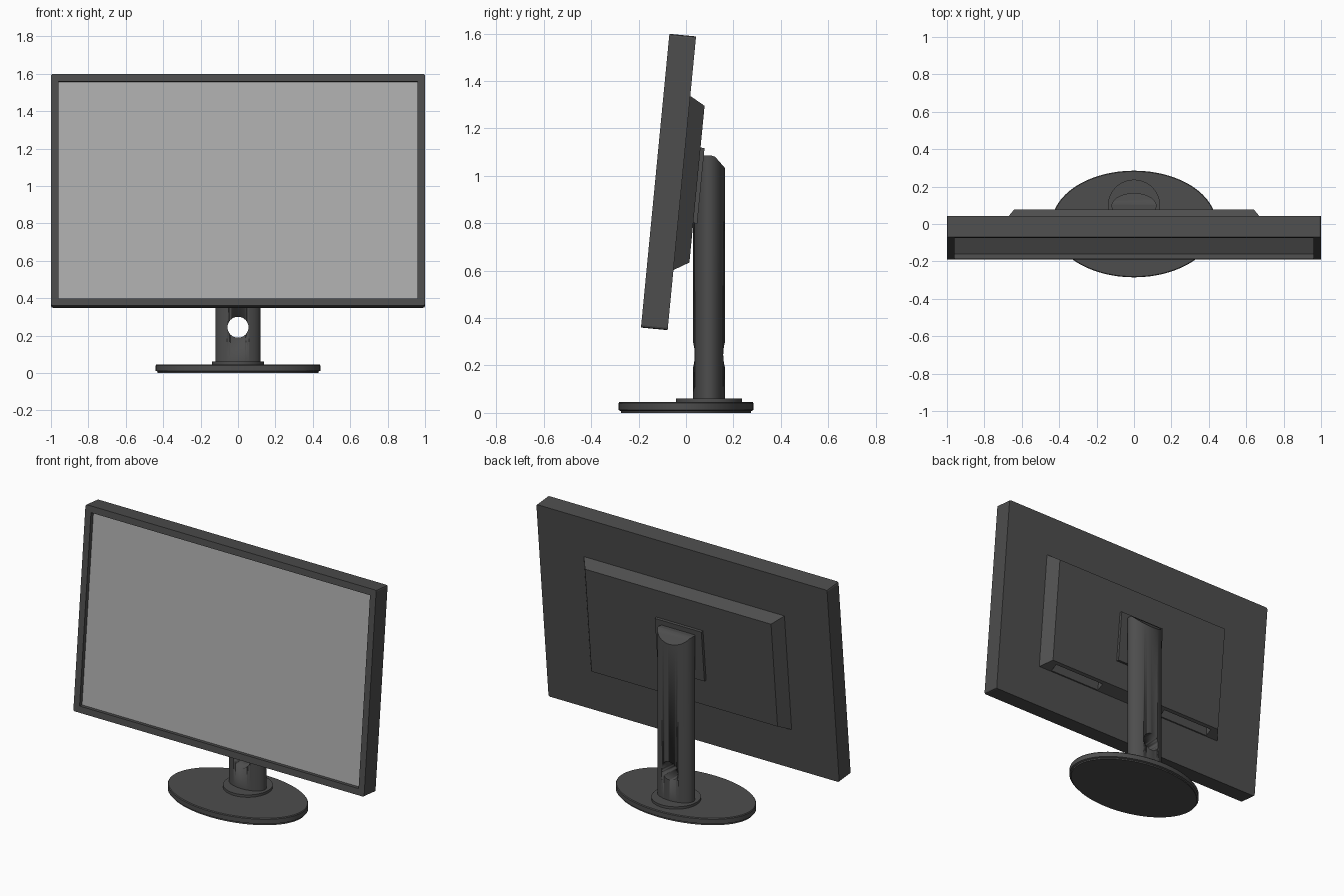
import bpy, bmesh, math
from mathutils import Matrix, Vector

if "Cube" in bpy.data.objects:
    bpy.data.objects.remove(bpy.data.objects["Cube"])

TILT = Matrix.Translation((0, -0.19, 0.36)) @ Matrix.Rotation(-math.atan2(0.12, 1.24), 4, 'X')


def material(name, v):
    m = bpy.data.materials.new(name)
    m.diffuse_color = (v, v, v, 1)
    m.use_nodes = True
    m.node_tree.nodes["Principled BSDF"].inputs["Base Color"].default_value = m.diffuse_color
    return m


DARK = material("dark_plastic", 0.075)
LIGHT = material("display_grey", 0.42)


def finish(name, bm, mat=DARK, matrix=None, smooth=False):
    bmesh.ops.recalc_face_normals(bm, faces=bm.faces)
    me = bpy.data.meshes.new(name)
    bm.to_mesh(me)
    bm.free()
    ob = bpy.data.objects.new(name, me)
    bpy.context.collection.objects.link(ob)
    me.materials.append(mat)
    if matrix:
        ob.matrix_world = matrix
    if smooth:
        bpy.ops.object.select_all(action='DESELECT')
        ob.select_set(True)
        bpy.context.view_layer.objects.active = ob
        bpy.ops.object.shade_smooth_by_angle(angle=math.radians(30))
    return ob


def box(x0, x1, y0, y1, z0, z1):
    bm = bmesh.new()
    bmesh.ops.create_cube(bm, size=1)
    for v in bm.verts:
        v.co = ((x0 + x1) / 2 + v.co.x * (x1 - x0),
                (y0 + y1) / 2 + v.co.y * (y1 - y0),
                (z0 + z1) / 2 + v.co.z * (z1 - z0))
    return bm


def ellipse_stack(rings, cy=0, n=96):
    """Closed solid lofted through elliptical rings (rx, ry, z)."""
    bm = bmesh.new()
    loops = [[bm.verts.new((rx * math.cos(2 * math.pi * i / n),
                            cy + ry * math.sin(2 * math.pi * i / n), z)) for i in range(n)]
             for rx, ry, z in rings]
    for a, b in zip(loops, loops[1:]):
        for i in range(n):
            j = (i + 1) % n
            bm.faces.new((a[i], a[j], b[j], b[i]))
    bm.faces.new(loops[0][::-1])
    bm.faces.new(loops[-1])
    return bm


def cut(ob, cutter):
    cutter.hide_render = True
    cutter.hide_set(True)
    mod = ob.modifiers.new("cut", 'BOOLEAN')
    mod.operation = 'DIFFERENCE'
    mod.solver = 'EXACT'
    mod.object = cutter


# Panel housing with a recessed front
bm = box(-1, 1, 0, 0.113, 0, 1.245)
corners = [e for e in bm.edges if abs(e.verts[0].co.y - e.verts[1].co.y) > 0.1]
bmesh.ops.bevel(bm, geom=corners, offset=0.01, segments=2, profile=0.5, affect='EDGES')
bm.normal_update()
front = min(bm.faces, key=lambda f: f.calc_center_median().y)
bmesh.ops.inset_region(bm, faces=[front], thickness=0.04, use_even_offset=True)
inner = bmesh.ops.extrude_discrete_faces(bm, faces=[front])["faces"][0]
bmesh.ops.translate(bm, verts=inner.verts, vec=(0, 0.03, 0))
finish("panel_housing", bm, matrix=TILT)

# Display surface
finish("display", box(-0.963, 0.963, 0.025, 0.04, 0.037, 1.208), LIGHT, TILT)

# Sloped rear housing, with connector bays in its underside
bm = box(-0.70, 0.70, 0.10, 0.177, 0.247, 1.0)
for v in bm.verts:
    if v.co.y > 0.15:
        v.co.x *= 0.64 / 0.70
        v.co.z = 0.293 if v.co.z < 0.6 else 0.957
rear = finish("rear_housing", bm, matrix=TILT)
for side in (-1, 1):
    xs = sorted((side * 0.24, side * 0.60))
    cut(rear, finish("bay_cutter", box(*xs, 0.118, 0.160, 0.2, 0.32), matrix=TILT))

# Mounting plate
finish("mount_plate", box(-0.16, 0.16, 0.15, 0.194, 0.46, 0.78), matrix=TILT)

# Elliptical column with sloped top and cable hole
bm = ellipse_stack([(0.12, 0.068, 0.05), (0.12, 0.068, 1.087)], cy=0.097)
for co, no in (((0, 0.105, 1.087), (0, 0.35, 0.94)), ((0, 0.125, 1.078), (0, 0.75, 0.66))):
    geom = bm.verts[:] + bm.edges[:] + bm.faces[:]
    res = bmesh.ops.bisect_plane(bm, geom=geom, plane_co=co, plane_no=Vector(no).normalized(),
                                 clear_outer=True)
    bmesh.ops.holes_fill(bm, edges=[e for e in bm.edges if e.is_boundary], sides=0)
column = finish("stand_column", bm, smooth=True)
bm = bmesh.new()
bmesh.ops.create_cone(bm, cap_ends=True, segments=48, radius1=0.056, radius2=0.056, depth=0.6,
                      matrix=Matrix.Translation((0, 0.1, 0.245)) @ Matrix.Rotation(math.pi / 2, 4, 'X'))
cut(column, finish("hole_cutter", bm, smooth=True))

# Collar and oval foot
finish("column_collar", ellipse_stack([(0.14, 0.14, 0.04), (0.14, 0.14, 0.061)], cy=0.097), smooth=True)
finish("foot", ellipse_stack([(0.43, 0.275, 0), (0.43, 0.275, 0.008), (0.44, 0.285, 0.012),
                              (0.44, 0.285, 0.041), (0.436, 0.281, 0.046)]), smooth=True)
